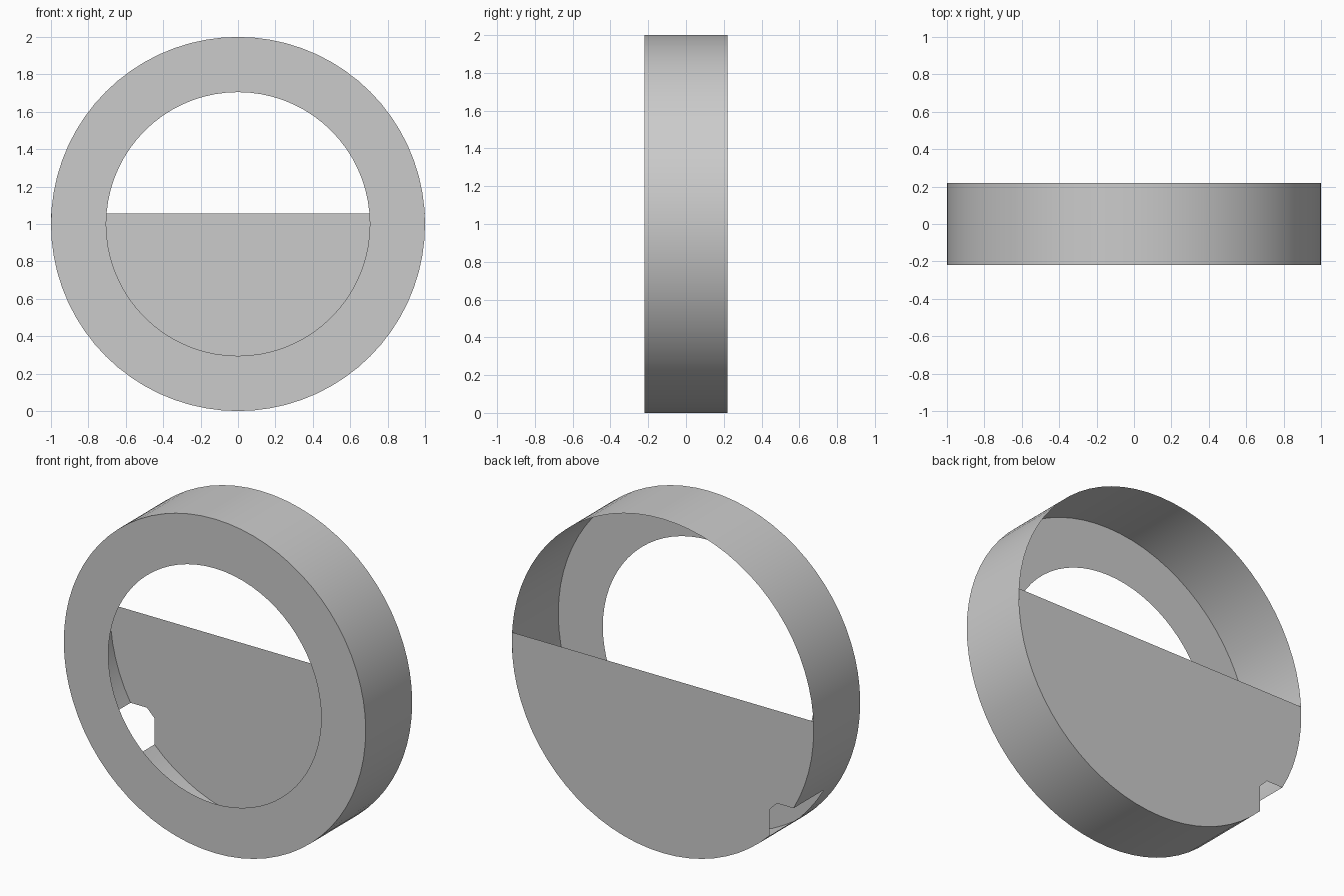
import bpy
import bmesh
from math import cos, sin, asin, pi, radians

cube = bpy.data.objects.get("Cube")
if cube:
    bpy.data.objects.remove(cube, do_unlink=True)

SEGMENTS = 72
CENTRE_Z = 1.0
RADIUS, WINDOW_RADIUS = 1.0, 0.705
FRONT, BACK = -0.22, 0.22
NOTCH_FRONT = -0.065                                # depth reached by the notch
NOTCH_START, NOTCH_END = radians(210), radians(225)  # notch span on the rim
PANEL_TOP = 0.055                                   # panel top above the centre
CHAMFER = 0.05

grey = bpy.data.materials.new("plain_grey")
grey.use_nodes = True
colour = (0.6, 0.6, 0.6, 1.0)
grey.diffuse_color = colour
grey.node_tree.nodes["Principled BSDF"].inputs["Base Color"].default_value = colour


def point(angle, radius, y):
    return (radius * cos(angle), y, CENTRE_Z + radius * sin(angle))


def finish(name, bm):
    mesh = bpy.data.meshes.new(name)
    bm.to_mesh(mesh)
    bm.free()
    mesh.materials.append(grey)
    obj = bpy.data.objects.new(name, mesh)
    bpy.context.collection.objects.link(obj)
    return obj


def in_notch(angle):
    return NOTCH_START < angle < NOTCH_END


step = 2 * pi / SEGMENTS
angles = [i * step for i in range(SEGMENTS)]

# Outer rim: thin open band with a notch cut in from the back edge
bm = bmesh.new()
rows = [[bm.verts.new(point(a, RADIUS, y)) for a in angles]
        for y in (FRONT, NOTCH_FRONT, BACK)]
for r in range(2):
    for i, a in enumerate(angles):
        if r == 1 and in_notch(a + step / 2):
            continue
        j = (i + 1) % SEGMENTS
        bm.faces.new((rows[r][i], rows[r + 1][i], rows[r + 1][j], rows[r][j]))
bmesh.ops.delete(bm, geom=[v for v in bm.verts if not v.link_faces], context='VERTS')
bm.normal_update()
if bm.faces[:][0].normal.x < 0:
    bmesh.ops.reverse_faces(bm, faces=bm.faces[:])
rim = finish("outer_rim", bm)
for poly in rim.data.polygons:
    poly.use_smooth = True

# Front ring: flat face around the round window
bm = bmesh.new()
outer = [bm.verts.new(point(a, RADIUS, FRONT)) for a in angles]
inner = [bm.verts.new(point(a, WINDOW_RADIUS, FRONT)) for a in angles]
for i in range(SEGMENTS):
    j = (i + 1) % SEGMENTS
    bm.faces.new((outer[i], outer[j], inner[j], inner[i]))
finish("front_ring", bm)

# Back panel: lower part of the disc, with the chamfered notch in its outline
lift = asin(PANEL_TOP / RADIUS)
arc = [pi - lift] + [a for a in angles if pi - lift < a] + [2 * pi + lift]
before = [point(a, RADIUS, BACK) for a in arc if a < NOTCH_START + step / 4]
after = [point(a, RADIUS, BACK) for a in arc if a > NOTCH_END - step / 4]
notch_top, notch_side = before[-1][2], after[0][0]
corner = [(notch_side - CHAMFER, BACK, notch_top),
          (notch_side, BACK, notch_top - CHAMFER)]
bm = bmesh.new()
panel = bm.faces.new([bm.verts.new(p) for p in before + corner + after])
bm.normal_update()
if panel.normal.y < 0:
    panel.normal_flip()
bmesh.ops.triangulate(bm, faces=[panel])
finish("back_panel", bm)
